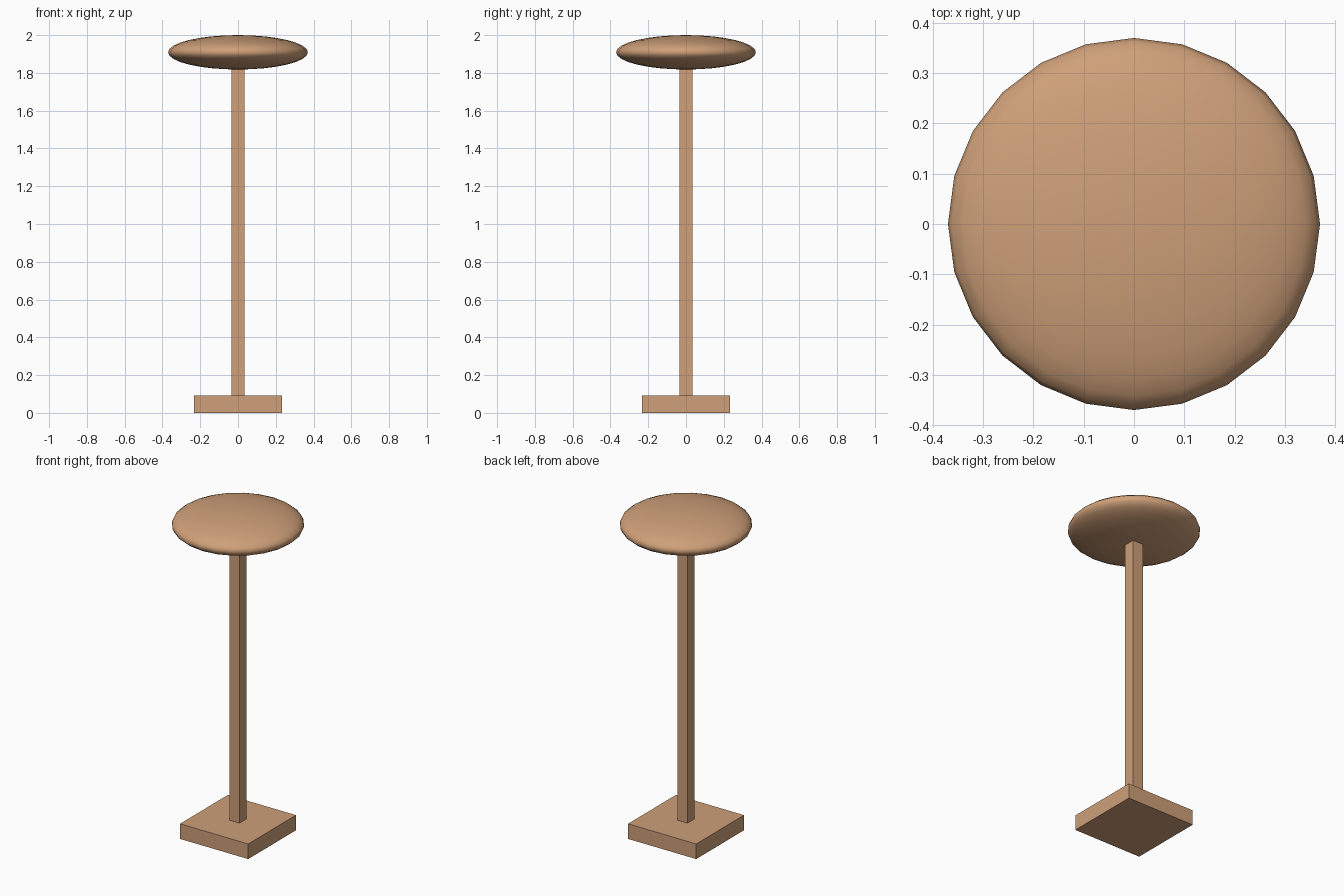
import bpy

if "Cube" in bpy.data.objects:
    bpy.data.objects.remove(bpy.data.objects["Cube"])

mat = bpy.data.materials.new("tan_wood")
mat.diffuse_color = (0.62, 0.35, 0.19, 1)
mat.use_nodes = True
mat.node_tree.nodes["Principled BSDF"].inputs["Base Color"].default_value = mat.diffuse_color


def box(name, half, z0, z1):
    bpy.ops.mesh.primitive_cube_add(size=1, location=(0, 0, (z0 + z1) / 2))
    ob = bpy.context.object
    ob.name = name
    ob.scale = (half * 2, half * 2, z1 - z0)
    bpy.ops.object.transform_apply(location=False, rotation=False, scale=True)
    ob.data.materials.append(mat)
    return ob


# square foot and slim square post
box("base", 0.232, 0, 0.093)
box("post", 0.035, 0.093, 1.83)

# flattened smooth round top
bpy.ops.mesh.primitive_uv_sphere_add(segments=24, ring_count=16, radius=1, location=(0, 0, 1.909))
top = bpy.context.object
top.name = "round_top"
top.scale = (0.37, 0.37, 0.091)
bpy.ops.object.transform_apply(location=False, rotation=False, scale=True)
bpy.ops.object.shade_smooth()
top.data.materials.append(mat)
